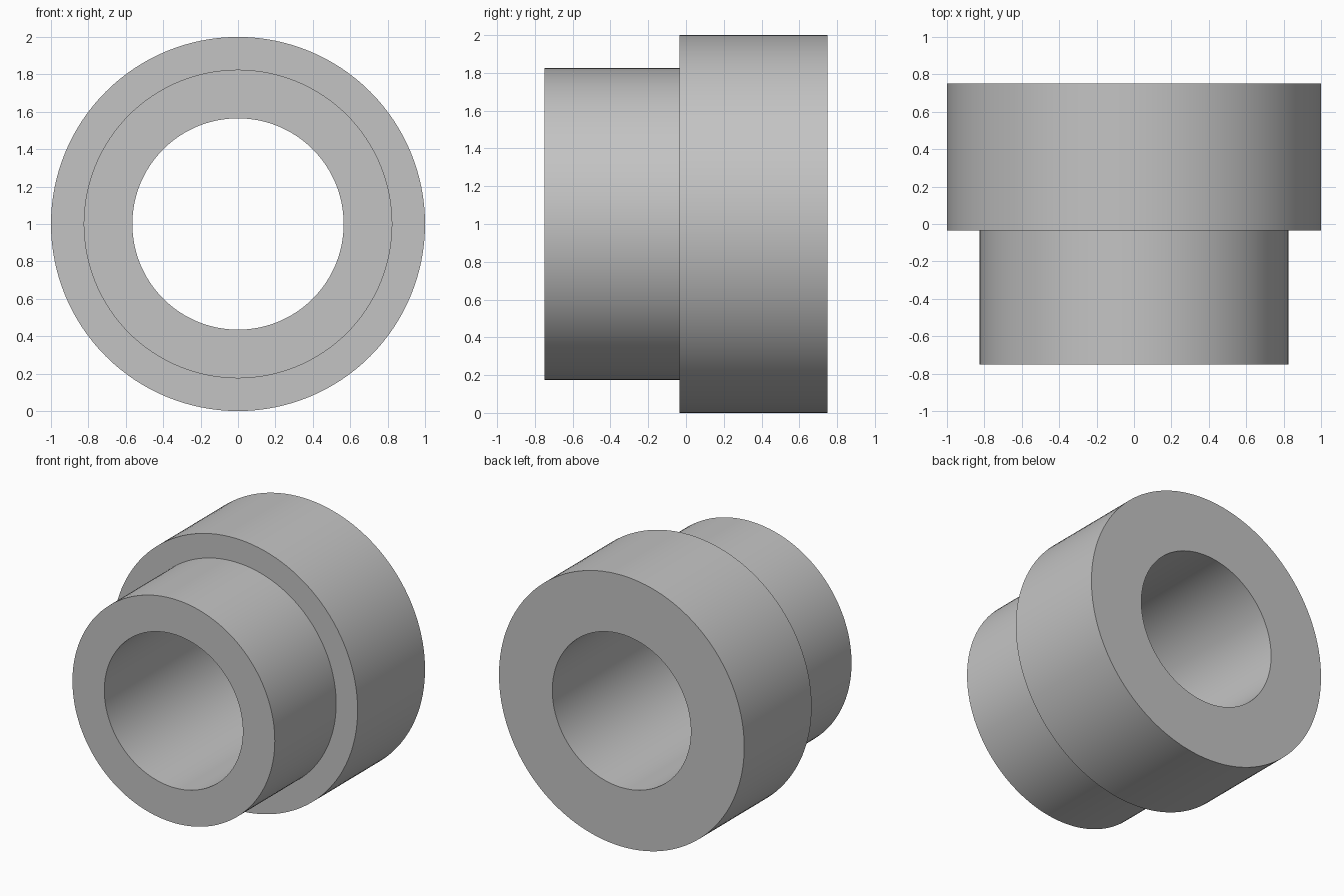
import bpy
import bmesh
import math

cube = bpy.data.objects.get("Cube")
if cube:
    bpy.data.objects.remove(cube, do_unlink=True)

SEGMENTS = 128
BORE, NECK, COLLAR = 0.565, 0.825, 1.0
FRONT, STEP, BACK = -0.75, -0.035, 0.75

# Plain grey finish
grey = bpy.data.materials.new("grey")
grey.use_nodes = True
colour = (0.55, 0.55, 0.55, 1.0)
grey.diffuse_color = colour
grey.node_tree.nodes["Principled BSDF"].inputs["Base Color"].default_value = colour

# Closed half-section (radius, y) of the stepped sleeve with its through bore
section = [(BORE, FRONT), (NECK, FRONT), (NECK, STEP),
           (COLLAR, STEP), (COLLAR, BACK), (BORE, BACK)]

# Revolve the section around the y axis
bm = bmesh.new()
rings = []
for i in range(SEGMENTS):
    a = math.tau * i / SEGMENTS
    rings.append([bm.verts.new((r * math.cos(a), y, r * math.sin(a)))
                  for r, y in section])
for i, ring in enumerate(rings):
    following = rings[(i + 1) % SEGMENTS]
    for j in range(len(section)):
        k = (j + 1) % len(section)
        bm.faces.new((ring[j], ring[k], following[k], following[j]))
bmesh.ops.recalc_face_normals(bm, faces=bm.faces)

mesh = bpy.data.meshes.new("stepped_bushing")
bm.to_mesh(mesh)
bm.free()
mesh.materials.append(grey)

bushing = bpy.data.objects.new("stepped_bushing", mesh)
bushing.location.z = COLLAR
bpy.context.collection.objects.link(bushing)

# Smooth round walls, crisp rims
bpy.ops.object.select_all(action="DESELECT")
bushing.select_set(True)
bpy.context.view_layer.objects.active = bushing
bpy.ops.object.shade_smooth_by_angle(angle=math.radians(30))
